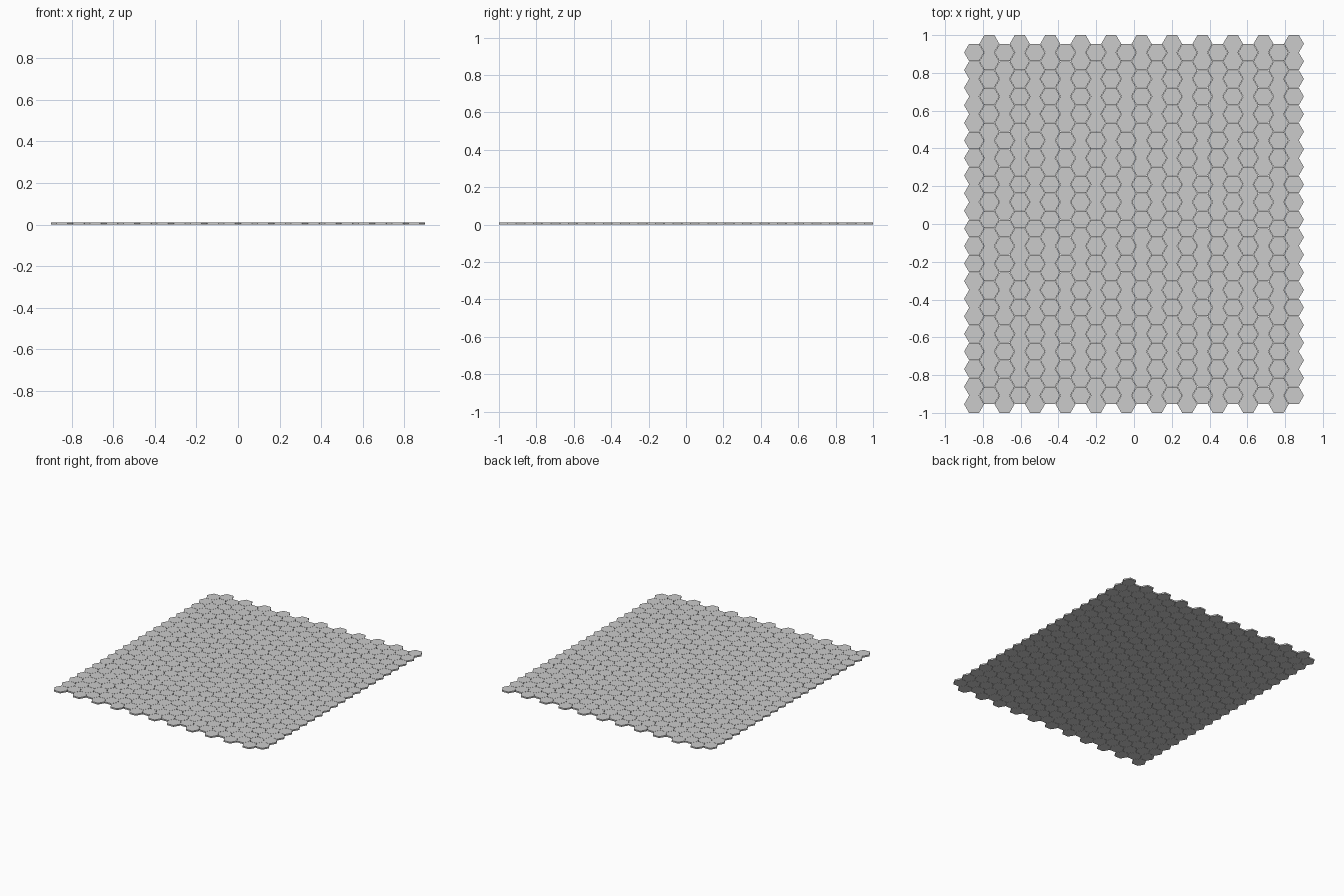
import bpy, bmesh, math
from mathutils import Matrix

if "Cube" in bpy.data.objects:
    bpy.data.objects.remove(bpy.data.objects["Cube"])

COLS, ROWS = 22, 21
PITCH = 0.0931                      # spacing of neighbouring tile centres
FLAT = 2 - (ROWS - 0.5) * PITCH     # tile width across the flats (total depth = 2)
R = FLAT / math.sqrt(3)             # corner radius
THICK = 0.011
DX = PITCH * math.sqrt(3) / 2

bm = bmesh.new()


def hex_tile(x, y):
    bmesh.ops.create_cone(
        bm, cap_ends=True, segments=6, radius1=R, radius2=R, depth=THICK,
        matrix=Matrix.Translation((x, y, THICK / 2)) @ Matrix.Rotation(math.radians(30), 4, 'Z'))


# Columns of flat-topped tiles, every second column shifted half a tile
for c in range(COLS):
    x = (c - (COLS - 1) / 2) * DX
    shift = PITCH / 4 if c % 2 else -PITCH / 4
    for r in range(ROWS):
        hex_tile(x, (r - (ROWS - 1) / 2) * PITCH + shift)

# create_cone starts on the y axis: the 30 degree turn puts corners on the x axis
mesh = bpy.data.meshes.new("hex_tile_floor")
bm.to_mesh(mesh)
bm.free()
floor = bpy.data.objects.new("hex_tile_floor", mesh)
bpy.context.scene.collection.objects.link(floor)
